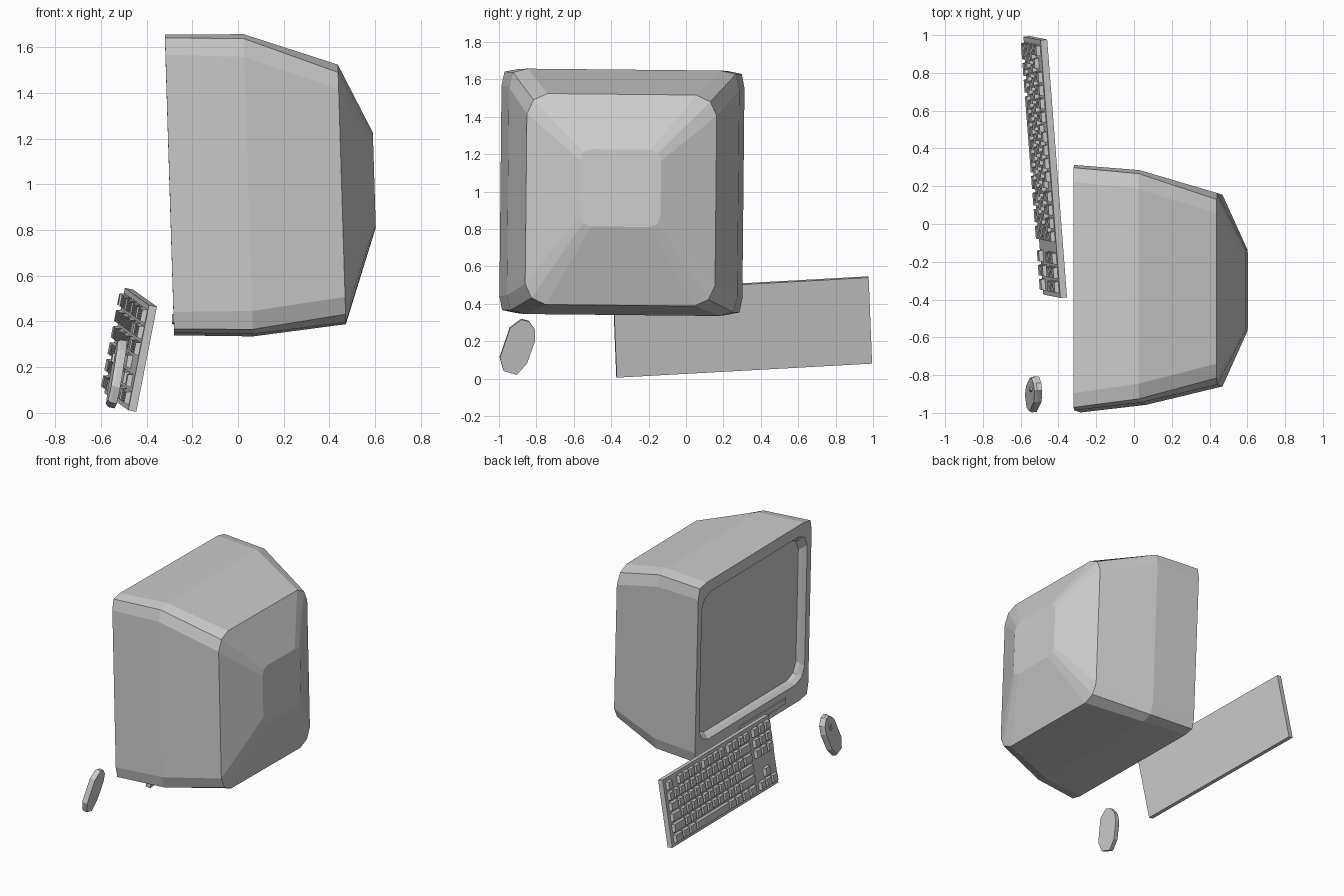
import bpy, bmesh
from mathutils import Matrix, Vector

if "Cube" in bpy.data.objects:
    bpy.data.objects.remove(bpy.data.objects["Cube"])


def make_object(name, bm):
    bmesh.ops.recalc_face_normals(bm, faces=bm.faces[:])
    mesh = bpy.data.meshes.new(name)
    bm.to_mesh(mesh)
    bm.free()
    obj = bpy.data.objects.new(name, mesh)
    bpy.context.collection.objects.link(obj)
    return obj


def loft(bm, rings, cap_start=True, cap_end=True):
    rows = [[bm.verts.new(p) for p in ring] for ring in rings]
    n = len(rows[0])
    for a, b in zip(rows, rows[1:]):
        for i in range(n):
            j = (i + 1) % n
            bm.faces.new((a[i], a[j], b[j], b[i]))
    if cap_start:
        bm.faces.new(rows[0][::-1])
    if cap_end:
        bm.faces.new(rows[-1])


def monitor_point(x, y, z):
    # whole casing leans forward and rolls slightly
    return Vector((x - 0.031 * (z - 1), y + 0.01 * (z - 1), z - 0.01 * (y + 0.35)))


def ring(x, y0, y1, z0, z1, r, m):
    # rectangle with two-segment corners: span r, middle point m from the corner
    pts = []
    for cy, cz, sy, sz, flip in ((y1, z1, -1, -1, 0), (y0, z1, 1, -1, 1),
                                 (y0, z0, 1, 1, 0), (y1, z0, -1, 1, 1)):
        arc = [(cy, cz + sz * r), (cy + sy * m, cz + sz * m), (cy + sy * r, cz)]
        pts += arc[::-1] if flip else arc
    return [monitor_point(x, y, z) for y, z in pts]


# Monitor casing with recessed screen
bm = bmesh.new()
loft(bm, [
    ring(-0.25, -0.915, 0.235, 0.51, 1.535, 0.10, 0.03),
    ring(-0.272, -0.925, 0.245, 0.50, 1.545, 0.10, 0.03),
    ring(-0.30, -0.945, 0.262, 0.48, 1.565, 0.10, 0.03),
    ring(-0.30, -0.992, 0.307, 0.345, 1.65, 0.09, 0.015),
    ring(0.045, -0.952, 0.28, 0.34, 1.652, 0.10, 0.02),
    ring(0.453, -0.855, 0.16, 0.392, 1.52, 0.11, 0.035),
    ring(0.597, -0.565, -0.135, 0.812, 1.225, 0.06, 0.015),
])
make_object("monitor_casing", bm)

# Control strip under the screen
bm = bmesh.new()
loft(bm, [ring(x, -0.73, -0.20, 0.39, 0.43, 0.006, 0.002) for x in (-0.307, -0.29)])
make_object("control_strip", bm)

# Keyboard frame: local x runs along the rows, y up the board, z out of the keys
right = Vector((0.105, -1.365, -0.075))
up = Vector((0.09, -0.015, 0.46))
width, height = right.length, up.length
right.normalize()
normal = right.cross(up).normalized()
up = normal.cross(right)


def frame(origin):
    m = Matrix((right, up, normal)).transposed().to_4x4()
    m.translation = origin
    return m


keyboard_frame = frame(Vector((-0.55, 0.995, 0.08)))


def block(bm, x0, x1, y0, y1, z0, z1, taper=0.0):
    def rect(t, z):
        return [(x0 + t, y0 + t, z), (x1 - t, y0 + t, z),
                (x1 - t, y1 - t, z), (x0 + t, y1 - t, z)]
    loft(bm, [rect(0, z0), rect(taper, z1)])


bm = bmesh.new()
block(bm, 0, width, 0, height, 0, 0.036)
make_object("keyboard_base", bm).matrix_world = keyboard_frame

# Keys: widths per row from the top, negative values are gaps
main_rows = [
    [1, -1] + [1] * 4 + [-0.5] + [1] * 4 + [-0.5] + [1] * 4,
    [1] * 13 + [2],
    [1.5] + [1] * 12 + [1.5],
    [1.75] + [1] * 11 + [2.25],
    [2.25] + [1] * 10 + [2.75],
    [1.5, 1.25, 1.25, 6, 1.25, 1.25, 1.25, 1.25],
]
side_rows = [[1] * 3, [1] * 3, [1] * 3, [], [-1, 1], [1] * 3]
pitch = (height - 0.03) / 6
bm = bmesh.new()
for rows, start, unit in ((main_rows, 0.022, 1.06 / 15), (side_rows, 1.125, 0.228 / 3)):
    for r, row in enumerate(rows):
        x = start
        top = height - 0.015 - r * pitch
        for w in row:
            if w > 0:
                block(bm, x + 0.005, x + w * unit - 0.005,
                      top - pitch + 0.006, top - 0.006, 0.03, 0.058, 0.006)
            x += abs(w) * unit
make_object("keyboard_keys", bm).matrix_world = keyboard_frame

# Mouse: faceted oval outline (y, z) pushed out along the keyboard normal
outline = [(-0.995, 0.11), (-0.975, 0.04), (-0.905, 0.02), (-0.85, 0.08), (-0.807, 0.20),
           (-0.807, 0.26), (-0.84, 0.305), (-0.88, 0.315), (-0.94, 0.27)]
centre = Vector((-0.512, -0.9, 0.17))
back = []
for y, z in outline:
    dy, dz = y - centre.y, z - centre.z
    back.append(Vector((centre.x - (normal.y * dy + normal.z * dz) / normal.x, y, z)))
front = [centre + (p - centre) * 0.93 + normal * 0.04 for p in back]
bm = bmesh.new()
loft(bm, [back, [p + normal * 0.027 for p in back], front])
make_object("mouse_body", bm)

# Mouse wheel
bm = bmesh.new()
block(bm, -0.011, 0.011, -0.022, 0.022, 0.03, 0.05, 0.003)
wheel = make_object("mouse_wheel", bm)
wheel.matrix_world = frame(centre + up * 0.06 - right * 0.03) @ Matrix.Rotation(-0.3 * -1, 4, 'Z')
